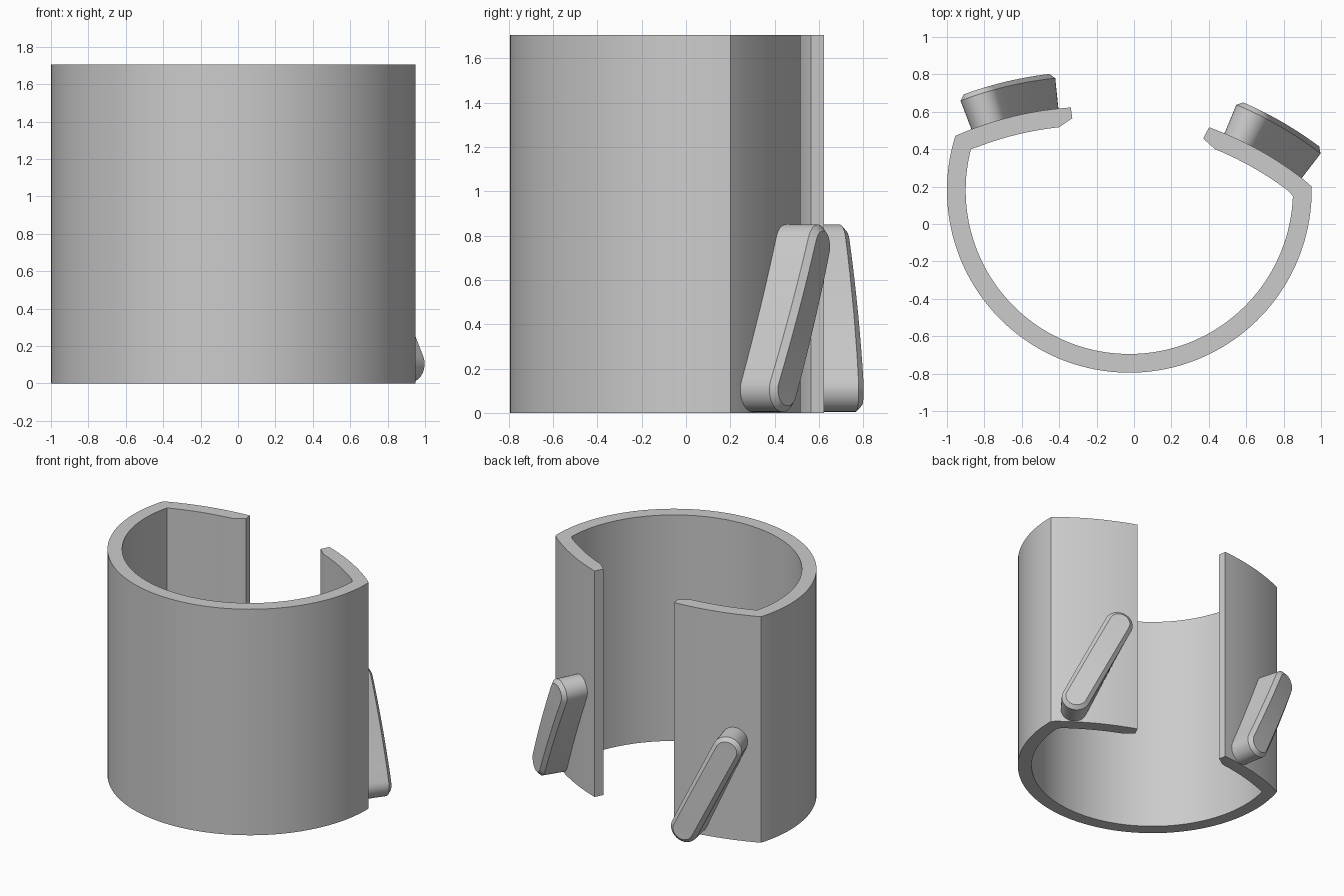
import bpy
import bmesh
from math import sin, cos, pi, radians, hypot
from mathutils import Vector

cube = bpy.data.objects.get("Cube")
if cube:
    bpy.data.objects.remove(cube, do_unlink=True)

HEIGHT = 1.705
RING_CENTRE = Vector((-0.025, 0.18))    # centre of the round front wall
FLAP_CENTRE = Vector((-0.217, -1.20))   # centre of the shallow back wall

grey = bpy.data.materials.new("grey plastic")
grey.use_nodes = True
COLOUR = (0.6, 0.6, 0.6, 1)
grey.diffuse_color = COLOUR
grey.node_tree.nodes["Principled BSDF"].inputs["Base Color"].default_value = COLOUR


def arc(centre, radius, start, end, steps):
    """Points on an arc, angles in degrees from +x, counter-clockwise."""
    angles = [radians(start + (end - start) * i / steps) for i in range(steps + 1)]
    return [centre + radius * Vector((cos(a), sin(a))) for a in angles]


def finish(bm, name):
    bmesh.ops.remove_doubles(bm, verts=bm.verts, dist=0.0001)
    bmesh.ops.recalc_face_normals(bm, faces=bm.faces)
    mesh = bpy.data.meshes.new(name)
    bm.to_mesh(mesh)
    bm.free()
    obj = bpy.data.objects.new(name, mesh)
    bpy.context.collection.objects.link(obj)
    mesh.materials.append(grey)
    bpy.ops.object.select_all(action='DESELECT')
    obj.select_set(True)
    bpy.context.view_layer.objects.active = obj
    bpy.ops.object.shade_smooth_by_angle(angle=radians(30))
    return obj


def make_clip():
    """Open ring with two back flaps, extruded from one closed profile."""
    outer = (arc(FLAP_CENTRE, 1.827, 93.8, 113.8, 12)
             + arc(RING_CENTRE, 0.975, 162.4, 361.2, 80)
             + arc(FLAP_CENTRE, 1.825, 50.2, 70.2, 12))
    inner = (arc(FLAP_CENTRE, 1.727, 67.9, 51.6, 12)
             + arc(RING_CENTRE, 0.875, 358, 165.4, 80)
             + arc(FLAP_CENTRE, 1.727, 112.2, 96.1, 12))
    profile = outer + [Vector((0.37, 0.457))] + inner + [Vector((-0.33, 0.565))]
    bm = bmesh.new()
    verts = [bm.verts.new((p.x, p.y, 0)) for p in profile]
    bmesh.ops.remove_doubles(bm, verts=verts, dist=0.01)
    base = bm.faces.new([v for v in verts if v.is_valid])
    top = bmesh.ops.extrude_face_region(bm, geom=[base], use_keep_orig=True)["geom"]
    bmesh.ops.translate(bm, vec=(0, 0, HEIGHT),
                        verts=[g for g in top if isinstance(g, bmesh.types.BMVert)])
    finish(bm, "clip_body")


def make_bar(name, bearing):
    """Slanted rounded bar wrapped on the flap, with a chamfered outer face."""
    half = Vector((-0.152, 0.323))      # lower to upper end of the axis
    along = half.normalized()
    side = Vector((along.y, -along.x))

    def ring(radius, inset):
        r = 0.1 - inset
        rows = [(-half, -pi / 2 + pi / 2 * i / 8) for i in range(9)]
        rows += [(half * (i / 4 - 1), 0) for i in range(1, 8)]
        rows += [(half, pi / 2 * i / 8) for i in range(9)]
        result = []
        for sign in (1, -1):
            line = []
            for centre, a in rows:
                p = centre + along * r * sin(a) + side * sign * r * cos(a)
                turn = radians(bearing) + p.x / 1.92
                line.append(bm.verts.new((FLAP_CENTRE.x + radius * sin(turn),
                                          FLAP_CENTRE.y + radius * cos(turn),
                                          p.y + 0.427)))
            result.append(line)
        return result

    bm = bmesh.new()
    levels = [ring(1.80, 0), ring(1.99, 0), ring(2.016, 0.028)]
    for low, high in zip(levels, levels[1:]):
        for a, b in zip(low, high):
            for i in range(len(a) - 1):
                bm.faces.new((a[i], a[i + 1], b[i + 1], b[i]))
    for right, left in (levels[0], levels[-1]):
        for i in range(len(right) - 1):
            bm.faces.new((right[i], right[i + 1], left[i + 1], left[i]))
    bmesh.ops.dissolve_degenerate(bm, dist=0.0001, edges=bm.edges)
    finish(bm, name)


make_clip()
make_bar("left_bar", 30.1)
make_bar("right_bar", -13.4)
